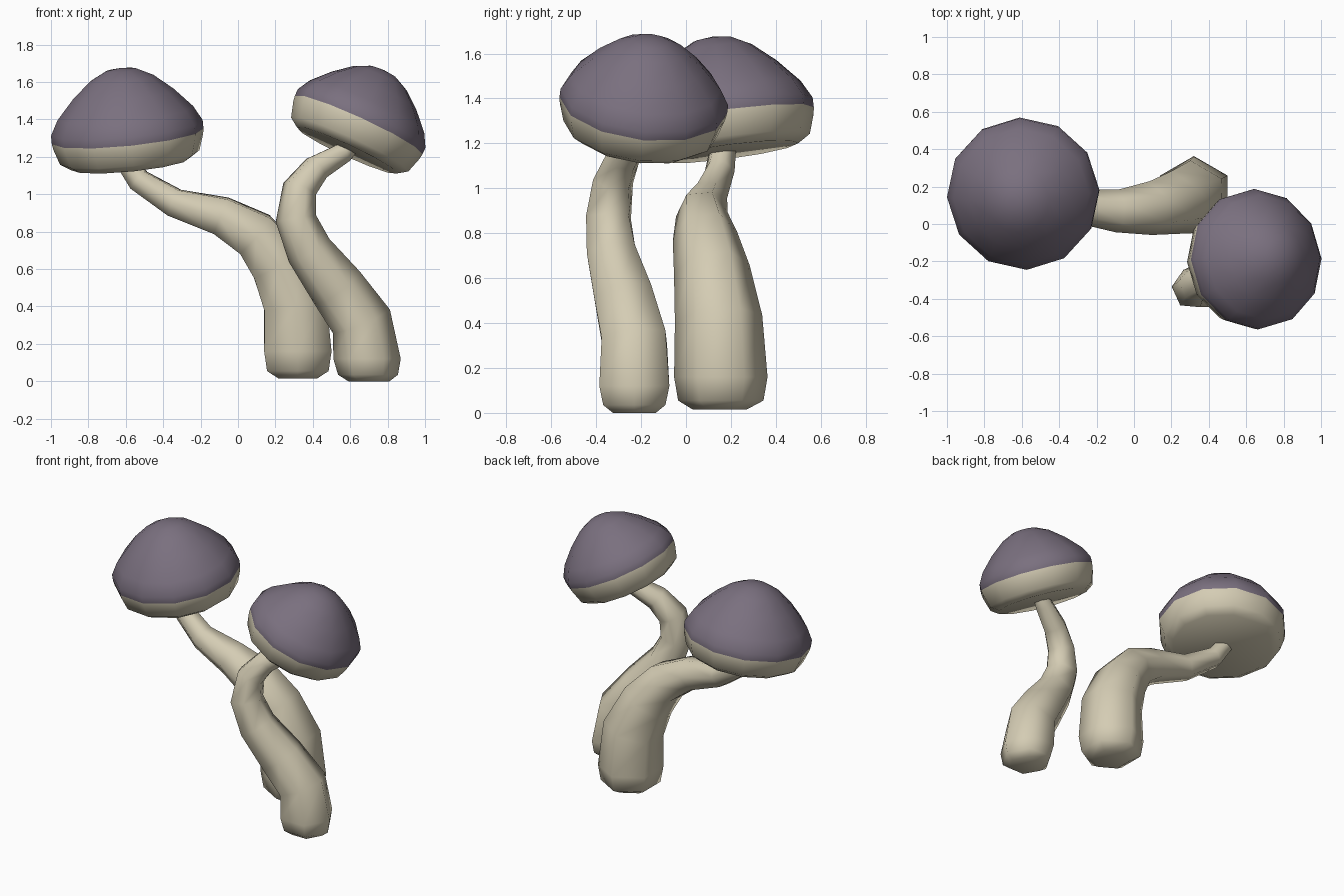
import bpy, bmesh, math
from mathutils import Vector

if "Cube" in bpy.data.objects:
    bpy.data.objects.remove(bpy.data.objects["Cube"])


def material(name, rgb):
    m = bpy.data.materials.new(name)
    m.diffuse_color = (*rgb, 1)
    m.use_nodes = True
    m.node_tree.nodes["Principled BSDF"].inputs["Base Color"].default_value = m.diffuse_color
    return m


PURPLE = material("dusky purple", (0.195, 0.162, 0.212))
CREAM = material("cream", (0.66, 0.605, 0.455))


def finish(bm, name, mats, angle):
    bmesh.ops.recalc_face_normals(bm, faces=bm.faces)
    mesh = bpy.data.meshes.new(name)
    bm.to_mesh(mesh)
    bm.free()
    for m in mats:
        mesh.materials.append(m)
    ob = bpy.data.objects.new(name, mesh)
    bpy.context.collection.objects.link(ob)
    bpy.ops.object.select_all(action='DESELECT')
    ob.select_set(True)
    bpy.context.view_layer.objects.active = ob
    bpy.ops.object.shade_smooth_by_angle(angle=math.radians(angle))


def ring(bm, centre, u, v, r, n, turn=0.0):
    return [bm.verts.new(centre + r * (math.cos(a) * u + math.sin(a) * v))
            for a in (turn + 2 * math.pi * i / n for i in range(n))]


def bridge(bm, a, b, mat=0):
    n = len(a)
    for i in range(n):
        f = bm.faces.new((a[i], a[(i + 1) % n], b[(i + 1) % n], b[i]))
        f.material_index = mat


# Stem: six-sided tube swept along a bent path of (x, y, z, radius)
def stem(name, path, axis):
    bm = bmesh.new()
    pts = [Vector(p[:3]) for p in path]
    u, prev = Vector(axis), None
    for i, p in enumerate(pts):
        t = (pts[min(i + 1, len(pts) - 1)] - pts[max(i - 1, 0)]).normalized()
        if i < 3:
            t = Vector((0, 0, 1))
        u = (u - t * u.dot(t)).normalized()
        cur = ring(bm, p, u, t.cross(u), path[i][3], 6)
        if prev:
            bridge(bm, prev, cur)
        else:
            bm.faces.new(cur)
        prev = cur
    bm.faces.new(prev)
    finish(bm, name, [CREAM], 75)


# Cap: tilted twelve-sided lathe; the colour changes at profile height 0
PROFILE = [(0.32, -0.15), (0.375, -0.115), (0.403, -0.03), (0.408, 0.0),
           (0.408, 0.045), (0.365, 0.125), (0.27, 0.23), (0.17, 0.315), (0.085, 0.358)]


def cap(name, centre, normal, scale, height):
    bm = bmesh.new()
    c, n = Vector(centre), Vector(normal).normalized()
    u = Vector((1, 0, 0))
    u = (u - n * u.dot(n)).normalized()
    v = n.cross(u)
    prev = None
    for i, (r, h) in enumerate(PROFILE):
        k = height if h > 0 else 1
        cur = ring(bm, c + n * h * k, u, v, r * scale, 12, math.radians(3))
        if prev:
            bridge(bm, prev, cur, 1 if PROFILE[i - 1][1] >= 0 else 0)
        else:
            bm.faces.new(cur)
        prev = cur
    tip = bm.verts.new(c + n * 0.37 * height)
    for i in range(12):
        bm.faces.new((prev[i], prev[(i + 1) % 12], tip)).material_index = 1
    finish(bm, name, [CREAM, PURPLE], 50)


# Left mushroom
stem("left_stem", [
    (0.32, 0.15, 0.015, 0.12), (0.32, 0.155, 0.055, 0.19), (0.32, 0.155, 0.16, 0.208),
    (0.305, 0.145, 0.42, 0.195), (0.21, 0.115, 0.635, 0.17), (0.09, 0.085, 0.785, 0.145),
    (-0.09, 0.07, 0.885, 0.115), (-0.34, 0.10, 0.955, 0.085), (-0.53, 0.15, 1.075, 0.068),
    (-0.60, 0.165, 1.18, 0.06)], (0, 1, 0))
cap("left_cap", (-0.59, 0.165, 1.31), (-0.10, -0.13, 1), 1.0, 1.0)

# Right mushroom
stem("right_stem", [
    (0.70, -0.23, 0.0, 0.11), (0.695, -0.23, 0.035, 0.16), (0.69, -0.23, 0.12, 0.18),
    (0.66, -0.23, 0.32, 0.165), (0.53, -0.275, 0.50, 0.15), (0.38, -0.33, 0.70, 0.125),
    (0.31, -0.345, 0.87, 0.11), (0.33, -0.325, 1.03, 0.095), (0.42, -0.28, 1.14, 0.08),
    (0.56, -0.22, 1.22, 0.062), (0.62, -0.20, 1.28, 0.05)], (1, 0, 0))
cap("right_cap", (0.645, -0.19, 1.37), (0.46, 0.12, 1), 0.92, 0.88)
